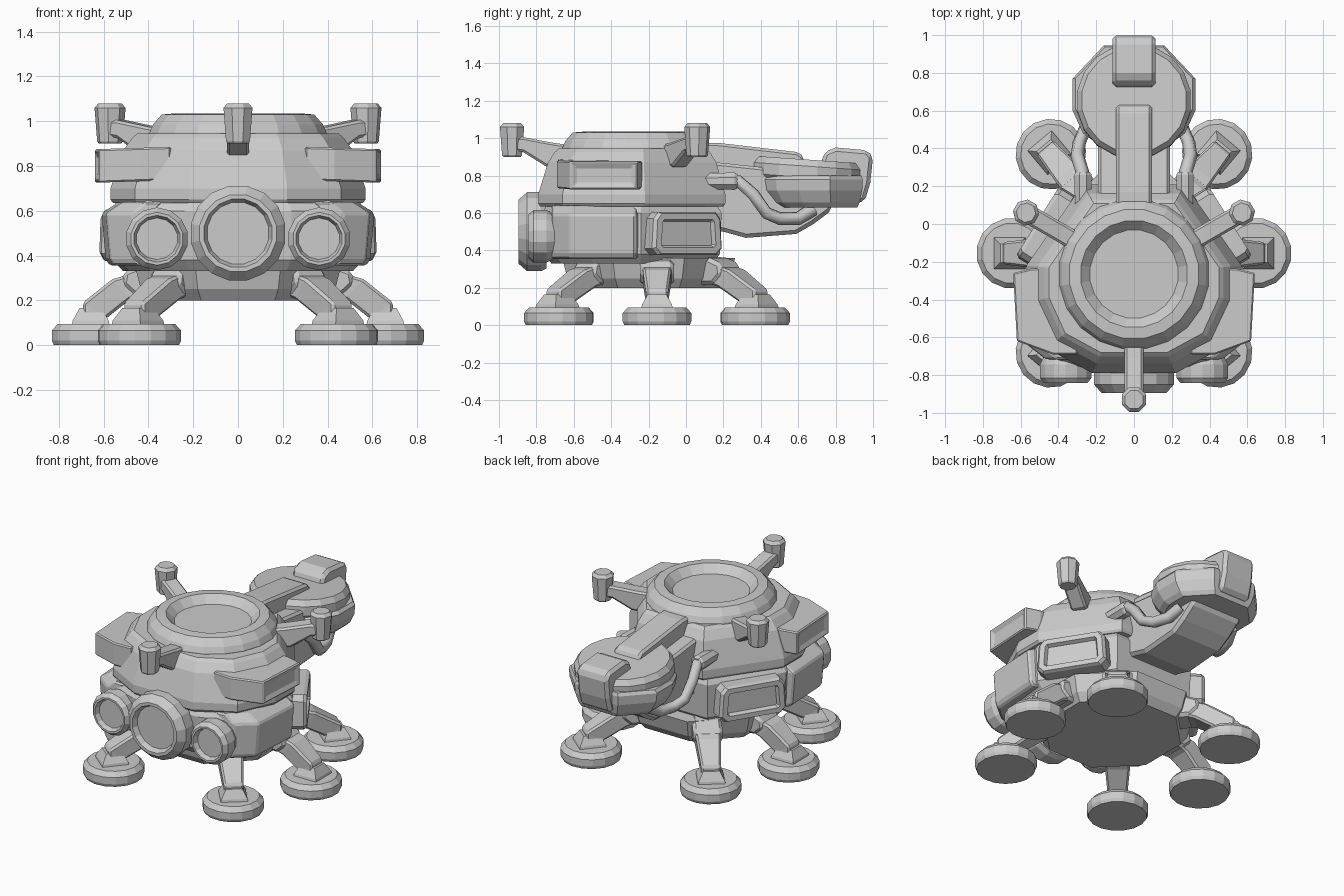
import bpy, bmesh
from math import pi, cos, sin, radians
from mathutils import Matrix, Vector

if "Cube" in bpy.data.objects:
    bpy.data.objects.remove(bpy.data.objects["Cube"])

I = Matrix.Identity(4)
T = Matrix.Translation


def rot(deg, axis='Z'):
    return Matrix.Rotation(radians(deg), 4, axis)


def loft(name, rings, m=I, bevel=0.0, mirror=False, inset=None):
    """Skin a stack of rings, cap both ends; inset = (direction, border, depth)."""
    bm = bmesh.new()
    vs = [[bm.verts.new(m @ Vector(p)) for p in r] for r in rings]
    n = len(vs[0])
    for a, b in zip(vs, vs[1:]):
        for i in range(n):
            j = (i + 1) % n
            bm.faces.new((a[i], a[j], b[j], b[i]))
    bm.faces.new(vs[0][::-1])
    bm.faces.new(vs[-1])
    bmesh.ops.recalc_face_normals(bm, faces=bm.faces[:])
    if inset:
        d = (m.to_3x3() @ Vector(inset[0])).normalized()
        f = max(bm.faces, key=lambda f: f.normal.dot(d))
        bmesh.ops.inset_region(bm, faces=[f], thickness=inset[1])
        bmesh.ops.inset_region(bm, faces=[f], thickness=0.012, depth=inset[2])
    me = bpy.data.meshes.new(name)
    bm.to_mesh(me)
    bm.free()
    ob = bpy.data.objects.new(name, me)
    bpy.context.collection.objects.link(ob)
    if bevel:
        b = ob.modifiers.new("bevel", 'BEVEL')
        b.width, b.segments, b.limit_method = bevel, 1, 'ANGLE'
    if mirror:
        ob.modifiers.new("mirror", 'MIRROR')
    return ob


def lathe(name, prof, sides, m=I, mirror=False):
    ring = lambda r, z: [(r * cos(2 * pi * (i + .5) / sides), r * sin(2 * pi * (i + .5) / sides), z)
                         for i in range(sides)]
    return loft(name, [ring(r, z) for r, z in prof], m, mirror=mirror)


def prism(name, pts, axis, a, b, m=I, **kw):
    """Extrude a 2D outline from a to b along an axis."""
    put = {'x': lambda p, t: (t, p[0], p[1]), 'y': lambda p, t: (p[0], t, p[1]),
           'z': lambda p, t: (p[0], p[1], t)}[axis]
    return loft(name, [[put(p, t) for p in pts] for t in (a, b)], m, **kw)


def plan(half, levels, cy):
    """Symmetric plan outline, scaled about (0, cy) at each (z, scale) level."""
    full = half + [(-x, y) for x, y in reversed(half)]
    return [[(x * s, cy + (y - cy) * s, z) for x, y in full] for z, s in levels]


# base plate, lower hull and turret
lathe("base_plate", [(.43, .2), (.47, .25), (.5, .36)], 8, T((0, -.2, 0)))
hull = [(.24, -.77), (.43, -.71), (.54, -.52), (.57, -.24), (.29, .19)]
loft("lower_hull", plan(hull, [(.33, .9), (.38, .98), (.6, 1), (.65, .94)], -.27))
turret = [(.22, -.79), (.46, -.66), (.57, -.42), (.57, -.22), (.27, .21)]
loft("turret", plan(turret, [(.635, .98), (.65, 1), (.7, 1), (.87, .9), (.925, .83), (.945, .79)], -.27))
lathe("top_ring", [(.4, .9), (.4, .95), (.385, .985), (.345, 1.03), (.285, 1.035), (.25, 1.0), (.235, .985)],
      20, T((0, -.265, 0)))

# side armour: upper fins and lower pods
fin = [(.3, -.69), (.43, -.69), (.62, -.62), (.64, -.26), (.54, -.235), (.3, -.235)]
loft("upper_fin", [[(x, y, .725 + .035 * (.64 - x)) for x, y in fin],
                   [(x, y, .875 + .03 * (.64 - x)) for x, y in fin]],
     bevel=.012, mirror=True, inset=((1, 0, 0), .03, -.012))
pod = [(.38, -.72), (.47, -.715), (.59, -.62), (.61, -.27), (.4, -.2)]
loft("side_pod", [[(x * .94, y, .355) for x, y in pod], [(x * .97, y, .385) for x, y in pod],
                  [(x, y, .59) for x, y in pod], [(x * .87, y, .64) for x, y in pod]],
     bevel=.01, mirror=True)

# window boxes on the rear diagonals
box = [(-.22, .41), (-.185, .375), (.185, .375), (.22, .41), (.21, .57), (.18, .605), (-.18, .605), (-.21, .57)]
loft("window_box", [[(t, y * s, .49 + (z - .49) * s) for y, z in box] for t, s in ((-.12, 1), (.055, 1), (.075, .93))],
     T((.447, -.025, 0)) @ rot(32), mirror=True, inset=((1, 0, 0), .035, -.025))

# front lamps
rx = rot(90, 'X')
lathe("centre_lamp", [(.2, 0), (.215, .03), (.215, .105), (.175, .15), (.155, .15), (.14, .115)], 16,
      T((0, -.745, .5)) @ rx)
lathe("side_lamp", [(.115, 0), (.14, .05), (.14, .12), (.118, .148), (.105, .148), (.093, .115)], 14,
      T((.362, -.695, .475)) @ rx, mirror=True)

# six legs with pads
for label, ang, d in (("front", -50, .685), ("middle", 0, .648), ("rear", 50, .685)):
    m = T((0, -.155, 0)) @ rot(ang)
    lathe(label + "_foot_pad", [(.178, 0), (.187, .02), (.187, .065), (.16, .095)], 16,
          m @ T((d, 0, 0)), mirror=True)
    loft(label + "_ankle", [[(d + .01 + sx * w, sy * w, z) for sx, sy in ((-1, -1), (1, -1), (1, 1), (-1, 1))]
                            for z, w in ((.085, .085), (.11, .08), (.165, .05))], m, mirror=True)
    # thigh tapers from hip to ankle
    loft(label + "_leg", [[(x0, -w, z0), (x0, w, z0), (x1, w, z1), (x1, -w, z1)] for x0, z0, x1, z1, w in
                          ((.4, .23, .42, .335, .08), (.48, .205, .56, .295, .075),
                           (d - .06, .12, d + .045, .19, .06), (d - .04, .1, d + .045, .12, .06))],
         m, bevel=.012, mirror=True)
    prism(label + "_hip", [(.3, .37), (.43, .36), (.51, .33), (.52, .27), (.46, .215), (.3, .215)],
          'y', -.09, .09, m, bevel=.02, mirror=True)

# three antennas around the turret
for name, ang in (("front", -90), ("right", 30), ("left", 150)):
    m = T((0, -.27, 0)) @ rot(ang)
    prism(name + "_antenna_arm", [(.33, .96), (.44, .975), (.6, 1.005), (.66, 1.005), (.66, .935), (.6, .925),
                                  (.48, .85), (.33, .83)], 'y', -.05, .05, m, bevel=.012)
    lathe(name + "_antenna", [(.05, .9), (.058, .91), (.07, 1.06), (.052, 1.08)], 8, m @ T((.66, 0, 0)))

# rear boom: support, head, cap, spine and tip
prism("boom_support", [(.05, .8), (.05, .52), (.2, .5), (.32, .467), (.59, .488), (.68, .54), (.78, .615),
                       (.78, .78), (.45, .8)], 'x', -.19, .19, bevel=.02)
head = [(.16, .40), (.27, .48), (.325, .6), (.325, .77), (.16, .945)]
loft("boom_head", plan(head, [(.63, .8), (.655, .88), (.72, .98), (.78, 1), (.8, .95)], .8))
lathe("boom_cap", [(.285, .77), (.305, .79), (.305, .85), (.28, .885)], 18,
      T((0, .65, .82)) @ rot(-4, 'X') @ T((0, 0, -.82)))
prism("boom_neck", [(0, .88), (.17, .87), (.45, .84), (.45, .7), (0, .7)], 'x', -.19, .19, bevel=.015)
prism("boom_spine", [(0, .975), (.17, .975), (.6, .925), (.63, .9), (.63, .8), (0, .8)], 'x', -.095, .095, bevel=.015)
prism("boom_tip", [(.72, .86), (.74, .925), (.8, .95), (.97, .935), (1.0, .9), (.985, .76), (.955, .66), (.86, .65),
                   (.72, .7)], 'x', -.115, .115, bevel=.02)

# hoses beside the boom, with sockets
path = [(.27, .16, .77), (.275, .28, .77), (.3, .36, .7), (.29, .43, .6), (.26, .5, .57), (.23, .6, .57),
        (.2, .68, .62)]
cu = bpy.data.curves.new("hose", 'CURVE')
cu.dimensions, cu.bevel_depth, cu.bevel_resolution, cu.use_fill_caps = '3D', .036, 1, True
sp = cu.splines.new('POLY')
sp.points.add(len(path) - 1)
for p, c in zip(sp.points, path):
    p.co = (*c, 1)
hose = bpy.data.objects.new("hose", cu)
bpy.context.collection.objects.link(hose)
hose.modifiers.new("mirror", 'MIRROR')
lathe("hose_socket", [(.045, -.12), (.05, .07), (.04, .085)], 8, T((.27, .19, .77)) @ rot(-90, 'X'), mirror=True)
